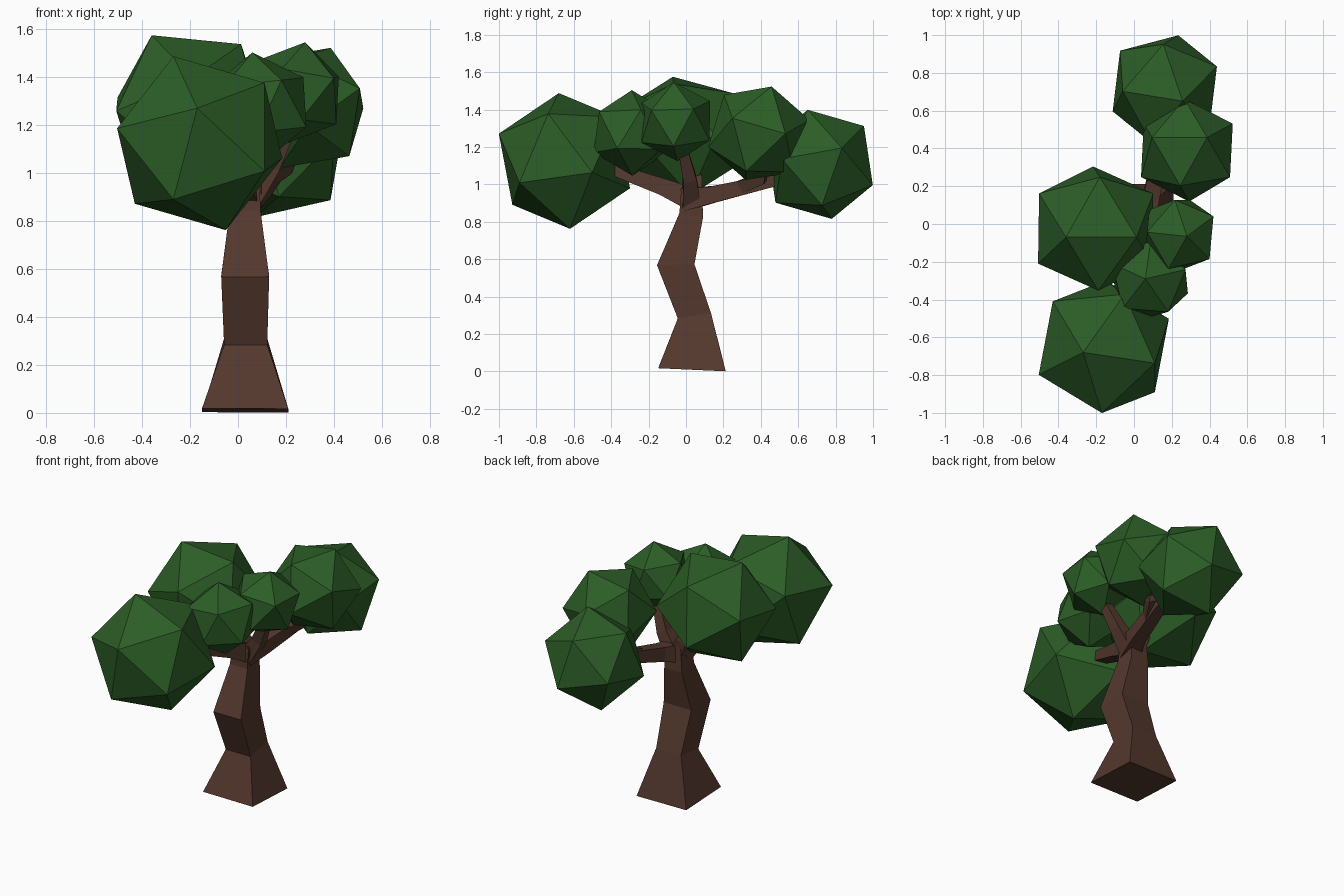
import bpy, bmesh
from mathutils import Vector, Matrix

if "Cube" in bpy.data.objects:
    bpy.data.objects.remove(bpy.data.objects["Cube"])


def material(name, rgb):
    m = bpy.data.materials.new(name)
    m.diffuse_color = (*rgb, 1)
    m.use_nodes = True
    m.node_tree.nodes["Principled BSDF"].inputs["Base Color"].default_value = m.diffuse_color
    return m


LEAF = material("leaf_green", (0.025, 0.11, 0.02))
BARK = material("bark_brown", (0.088, 0.04, 0.027))


def finish(bm, name, mat):
    bmesh.ops.recalc_face_normals(bm, faces=bm.faces)
    me = bpy.data.meshes.new(name)
    bm.to_mesh(me)
    bm.free()
    me.materials.append(mat)
    bpy.context.collection.objects.link(bpy.data.objects.new(name, me))


def frame(a, b):
    # orthonormal frame with z along a, leaning towards b
    z = a.normalized()
    y = z.cross(b).normalized()
    return Matrix((y.cross(z), y, z)).transposed()


def leaf_clump(name, centre, radius, tip, side):
    # 20-sided ball turned so two neighbouring corners point at tip and side
    bm = bmesh.new()
    bmesh.ops.create_icosphere(bm, subdivisions=1, radius=radius)
    bm.verts.ensure_lookup_table()
    v = bm.verts[0]
    n = v.link_edges[0].other_vert(v)
    c = Vector(centre)
    rot = frame(Vector(tip) - c, Vector(side) - c) @ frame(v.co, n.co).transposed()
    bmesh.ops.transform(bm, matrix=Matrix.Translation(c) @ rot.to_4x4(), verts=bm.verts)
    finish(bm, name, LEAF)


def limb(name, path):
    # square tube through (x, y, z, half_width) stations
    bm = bmesh.new()
    pts = [Vector(p[:3]) for p in path]
    rings = []
    for i, p in enumerate(pts):
        t = Vector()
        if i > 0:
            t += (p - pts[i - 1]).normalized()
        if i < len(pts) - 1:
            t += (pts[i + 1] - p).normalized()
        t.normalize()
        u = (Vector((1, 0, 0)) - t * t.x).normalized()
        w = t.cross(u)
        h = path[i][3]
        rings.append([bm.verts.new(p + u * a * h + w * b * h)
                      for a, b in ((-1, -1), (1, -1), (1, 1), (-1, 1))])
    for r, s in zip(rings, rings[1:]):
        for k in range(4):
            j = (k + 1) % 4
            bm.faces.new((r[k], r[j], s[j], s[k]))
    bm.faces.new(rings[0])
    bm.faces.new(rings[-1])
    finish(bm, name, BARK)


# Trunk
limb("trunk", [(0.03, 0.032, 0.01, 0.18), (0.032, 0.045, 0.297, 0.09),
               (0.03, -0.055, 0.57, 0.1), (0.03, 0.028, 0.835, 0.064),
               (0.035, 0.03, 0.985, 0.055)])

# Branches
limb("front_branch", [(0.03, 0.03, 0.92, 0.06), (0.0, -0.12, 0.985, 0.045),
                      (-0.06, -0.42, 1.09, 0.03)])
limb("back_branch", [(0.04, 0.0, 0.92, 0.06), (0.09, 0.14, 0.945, 0.045),
                     (0.15, 0.42, 1.01, 0.035), (0.16, 0.6, 1.05, 0.03)])
limb("back_upper_branch", [(0.13, 0.3, 0.99, 0.035), (0.2, 0.4, 1.03, 0.03),
                           (0.25, 0.42, 1.15, 0.025)])
limb("right_branch", [(0.05, 0.03, 0.9, 0.05), (0.14, 0.02, 1.03, 0.036),
                      (0.22, -0.02, 1.2, 0.025)])
limb("left_branch", [(0.03, 0.03, 0.92, 0.05), (-0.02, 0.05, 1.02, 0.036),
                     (-0.12, 0.02, 1.15, 0.025)])

# Leaf clumps: centre, radius, two corner points
leaf_clump("front_leaves", (-0.16, -0.65, 1.125), 0.38,
           (-0.27, -0.68, 1.49), (-0.17, -1.0, 1.27))
leaf_clump("left_leaves", (-0.203, -0.024, 1.258), 0.357,
           (-0.36, -0.07, 1.575), (0.01, -0.07, 1.54))
leaf_clump("back_upper_leaves", (0.28, 0.39, 1.272), 0.281,
           (0.39, 0.46, 1.53), (0.52, 0.53, 1.277))
leaf_clump("back_leaves", (0.163, 0.715, 1.107), 0.313,
           (0.155, 0.955, 1.315), (0.235, 1.0, 0.995))
leaf_clump("right_leaves", (0.24, -0.055, 1.335), 0.215,
           (0.28, -0.065, 1.545), (0.42, 0.04, 1.40))
leaf_clump("small_front_leaves", (0.085, -0.289, 1.275), 0.23,
           (0.06, -0.29, 1.505), (0.28, -0.24, 1.37))
